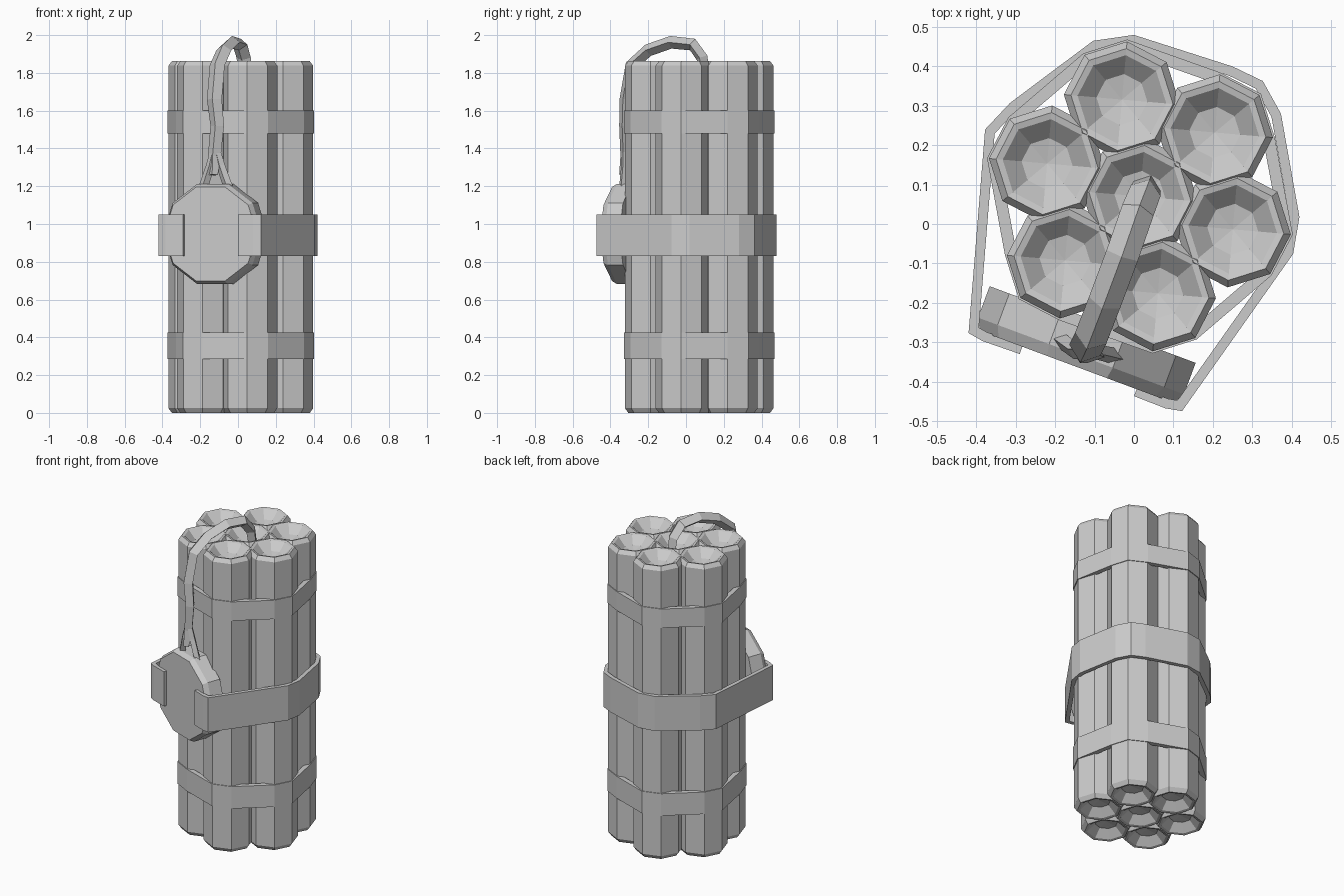
import bpy, bmesh, math
from mathutils import Vector, Matrix
from mathutils.geometry import convex_hull_2d

if "Cube" in bpy.data.objects:
    bpy.data.objects.remove(bpy.data.objects["Cube"])

grey = bpy.data.materials.new("grey")
grey.diffuse_color = (0.6, 0.6, 0.6, 1)
grey.use_nodes = True
grey.node_tree.nodes["Principled BSDF"].inputs["Base Color"].default_value = grey.diffuse_color


def finish(name, bm):
    bmesh.ops.recalc_face_normals(bm, faces=bm.faces)
    mesh = bpy.data.meshes.new(name)
    bm.to_mesh(mesh)
    bm.free()
    mesh.materials.append(grey)
    ob = bpy.data.objects.new(name, mesh)
    bpy.context.collection.objects.link(ob)
    return ob


def lathe(name, profile, sides, phase, matrix):
    """Spin (radius, height) pairs into a faceted solid; radius 0 is a pole."""
    bm = bmesh.new()
    rings = []
    for r, z in profile:
        n = sides if r else 1
        rings.append([bm.verts.new(matrix @ Vector((
            r * math.cos(phase + math.tau * i / sides),
            r * math.sin(phase + math.tau * i / sides), z))) for i in range(n)])
    for a, b in zip(rings, rings[1:]):
        for i in range(sides):
            j = (i + 1) % sides
            quad = [a[i % len(a)], a[j % len(a)], b[j % len(b)], b[i % len(b)]]
            bm.faces.new(list(dict.fromkeys(quad)))
    return finish(name, bm)


def ribbon(name, pts, z0, z1, thick, closed):
    """Flat strap following a counter-clockwise plan outline, thickened inwards."""
    pts = [Vector(p) for p in pts]
    n = len(pts)
    bm = bmesh.new()
    sections = []
    for i, p in enumerate(pts):
        before = pts[i - 1] if closed or i else p
        after = pts[(i + 1) % n] if closed or i < n - 1 else p
        d1, d2 = (p - before), (after - p)
        d1 = d1.normalized() if d1.length else d2.normalized()
        d2 = d2.normalized() if d2.length else d1
        d = (d1 + d2).normalized()
        q = p + Vector((-d.y, d.x)) * thick / max(d.dot(d1), 0.5)
        sections.append([bm.verts.new((v.x, v.y, z)) for v, z in
                         ((p, z0), (p, z1), (q, z1), (q, z0))])
    for i in range(n if closed else n - 1):
        a, b = sections[i], sections[(i + 1) % n]
        for k in range(4):
            m = (k + 1) % 4
            bm.faces.new((a[k], b[k], b[m], a[m]))
    if not closed:
        bm.faces.new(sections[0])
        bm.faces.new(sections[-1])
    return finish(name, bm)


def cord(name, path):
    """Four-sided cord through (x, y, z, radius) points."""
    bm = bmesh.new()
    side = Vector((0.94, -0.34, 0))
    rings = []
    for i, (x, y, z, r) in enumerate(path):
        a = Vector(path[max(i - 1, 0)][:3])
        b = Vector(path[min(i + 1, len(path) - 1)][:3])
        t = (b - a).normalized()
        u = (side - t * side.dot(t)).normalized()
        v = t.cross(u)
        rings.append([bm.verts.new(Vector((x, y, z)) + w * r)
                      for w in (u, v * 0.8, -u, -v * 0.8)])
    for a, b in zip(rings, rings[1:]):
        for k in range(4):
            m = (k + 1) % 4
            bm.faces.new((a[k], a[m], b[m], b[k]))
    bm.faces.new(rings[0])
    bm.faces.new(rings[-1])
    return finish(name, bm)


# Seven eight-sided sticks with dished ends
R, PHASE, MID = 0.148, math.radians(-5), Vector((0.015, 0.07))
centres = [MID] + [MID + 0.25 * Vector((math.cos(a), math.sin(a)))
                   for a in (math.radians(-19.5 + 60 * k) for k in range(6))]
profile = [(0, 0.06), (0.065, 0.05), (0.113, 0.004), (0.13, 0.0), (R, 0.025),
           (R, 1.838), (0.13, 1.862), (0.113, 1.858), (0.065, 1.812), (0, 1.80)]
for k, c in enumerate(centres):
    lathe(f"stick_{k + 1}", profile, 8, PHASE, Matrix.Translation((c.x, c.y, 0)))

# Two thin bands hugging the bundle
outline = [c + (R + 0.005) * Vector((math.cos(PHASE + math.tau * i / 8),
                                     math.sin(PHASE + math.tau * i / 8)))
           for c in centres[1:] for i in range(8)]
hull = [outline[i] for i in convex_hull_2d(outline)]
if sum(a.cross(b) for a, b in zip(hull, hull[1:] + hull[:1])) < 0:
    hull.reverse()
ribbon("lower_band", hull, 0.285, 0.425, 0.03, True)
ribbon("upper_band", hull, 1.48, 1.6, 0.03, True)

# Wide middle strap, folding over the front of the timer at both ends
strap = [(0.0, -0.437), (0.08, -0.468), (0.122, -0.475), (0.404, -0.076),
         (0.42, 0.018), (0.373, 0.28), (0.327, 0.363), (0.25, 0.40),
         (0.0, 0.48), (-0.104, 0.465), (-0.315, 0.307), (-0.378, 0.24),
         (-0.42, -0.277), (-0.385, -0.297), (-0.29, -0.33)]
ribbon("middle_strap", strap, 0.83, 1.05, 0.025, False)

# Round timer disc, turned slightly to the left
turn = (Matrix.Translation((-0.145, -0.363, 0.947))
        @ Matrix.Rotation(math.radians(-20.4), 4, 'Z')
        @ Matrix.Rotation(math.radians(90), 4, 'X'))
lathe("timer_disc", [(0, -0.115), (0.279, -0.115), (0.279, -0.03),
                     (0.262, 0), (0, 0)], 10, 0, turn)

# Fuse arching out of the central stick and down the front
cord("fuse", [(0.035, 0.10, 1.78, 0.035), (0.03, 0.085, 1.88, 0.04),
              (0.01, 0.035, 1.95, 0.042), (-0.03, -0.08, 1.962, 0.042),
              (-0.075, -0.20, 1.92, 0.042), (-0.11, -0.29, 1.84, 0.042),
              (-0.125, -0.32, 1.66, 0.042), (-0.11, -0.325, 1.52, 0.038),
              (-0.125, -0.32, 1.36, 0.036), (-0.13, -0.335, 1.26, 0.025)])

# Wires splitting from the fuse into the top of the timer
for name, x, y in (("left_wire", -0.185, -0.295), ("right_wire", -0.05, -0.335)):
    cord(name, [(-0.12, -0.325, 1.42, 0.02), (-0.12 + 0.4 * (x + 0.12), -0.325, 1.31, 0.024),
                (x, y, 1.19, 0.026)])
